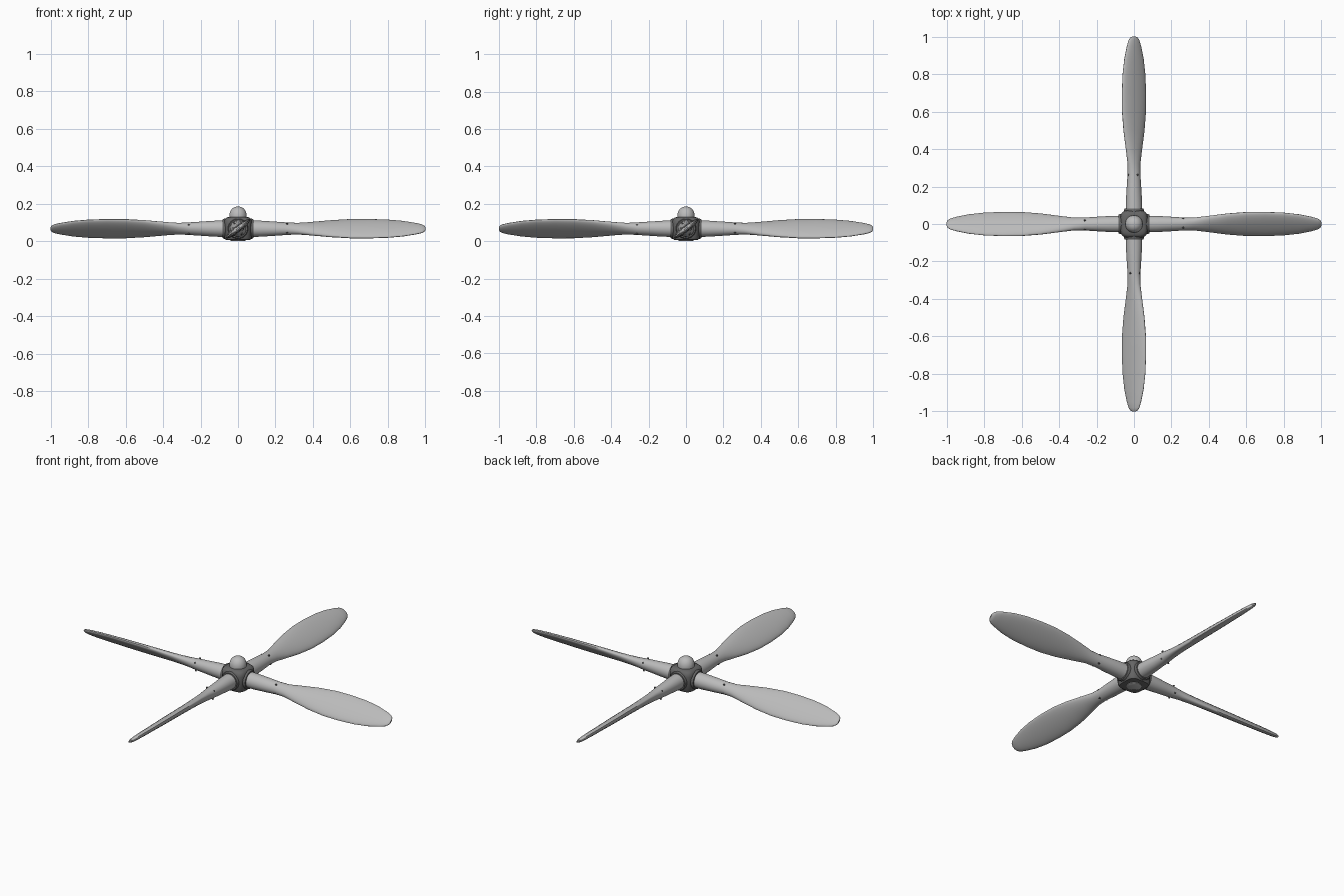
import bpy, bmesh, math
from mathutils import Matrix, Vector

if "Cube" in bpy.data.objects:
    bpy.data.objects.remove(bpy.data.objects["Cube"])

ZC = 0.067                    # height of the blade axis
PITCH = math.radians(38)

def material(name, v):
    m = bpy.data.materials.new(name)
    m.diffuse_color = (v, v, v, 1)
    m.use_nodes = True
    m.node_tree.nodes["Principled BSDF"].inputs["Base Color"].default_value = m.diffuse_color
    return m

light = material("light grey metal", 0.50)
dark = material("dark grey metal", 0.13)

def loft(name, rings, mat, angle=40):
    """Skin a list of closed rings and cap both ends."""
    bm = bmesh.new()
    vr = [[bm.verts.new(p) for p in ring] for ring in rings]
    n = len(vr[0])
    for a, b in zip(vr, vr[1:]):
        for i in range(n):
            bm.faces.new((a[i], a[(i + 1) % n], b[(i + 1) % n], b[i]))
    bm.faces.new(vr[0][::-1])
    bm.faces.new(vr[-1])
    bmesh.ops.recalc_face_normals(bm, faces=bm.faces)
    me = bpy.data.meshes.new(name)
    bm.to_mesh(me)
    bm.free()
    ob = bpy.data.objects.new(name, me)
    bpy.context.collection.objects.link(ob)
    me.materials.append(mat)
    bpy.ops.object.select_all(action='DESELECT')
    ob.select_set(True)
    bpy.context.view_layer.objects.active = ob
    bpy.ops.object.shade_smooth_by_angle(angle=math.radians(angle))
    return ob

def lathe(name, profile, mat, n=32, angle=40):
    return loft(name, [[(r * math.cos(2 * math.pi * i / n), r * math.sin(2 * math.pi * i / n), z)
                        for i in range(n)] for r, z in profile], mat, angle)

def rounded(half, z, n=48, power=4.0):
    """Rounded-square ring."""
    pts = []
    for i in range(n):
        t = 2 * math.pi * i / n
        c, s = math.cos(t), math.sin(t)
        k = half / (abs(c) ** power + abs(s) ** power) ** (1 / power)
        pts.append((k * c, k * s, z))
    return pts

# blade sections: radius, half chord, half thickness
STATIONS = [(0.03, .045, .045), (.12, .044, .042), (.20, .040, .036), (.26, .036, .032),
            (.32, .038, .026), (.40, .053, .022), (.50, .070, .020), (.60, .080, .019),
            (.70, .081, .018), (.80, .076, .016), (.88, .065, .015), (.95, .047, .013),
            (.98, .036, .011), (.994, .025, .008), (1.0, .013, .004)]

def blade_ring(r, a, b, n=28):
    pts = []
    for i in range(n):
        t = 2 * math.pi * i / n
        u, w = a * math.cos(t), b * math.sin(t)
        pts.append((r, u * math.cos(PITCH) - w * math.sin(PITCH),
                    ZC + u * math.sin(PITCH) + w * math.cos(PITCH)))
    return pts

for k in range(4):
    turn = Matrix.Rotation(k * math.pi / 2, 4, 'Z')
    # blade
    blade = loft(f"blade_{k + 1}", [blade_ring(*s) for s in STATIONS], light)
    blade.matrix_world = turn
    # dark socket collar at the blade root
    prof = [(.044, .03), (.053, .04), (.054, .074), (.050, .082), (.040, .083)]
    collar = lathe(f"root_collar_{k + 1}", prof, dark)
    collar.matrix_world = turn @ Matrix.Translation((0, 0, ZC)) @ Matrix.Rotation(math.pi / 2, 4, 'Y')
    # small bolts around the blade neck
    for j, deg in enumerate((35, 125, 215, 305)):
        t = math.radians(deg)
        bolt = lathe(f"neck_bolt_{k + 1}_{j + 1}", [(.005, .025), (.005, .037), (.003, .039)], dark, 8)
        d = Vector((0, math.cos(t), math.sin(t)))
        bolt.matrix_world = (turn @ Matrix.Translation((.262, 0, ZC))
                             @ d.to_track_quat('Z', 'Y').to_matrix().to_4x4())

# hub body
loft("hub", [rounded(h, z) for h, z in
             [(.052, .006), (.066, .008), (.072, .018), (.074, .10), (.070, .118), (.060, .127), (.045, .130)]], dark)
# rear shaft boss
lathe("shaft_boss", [(.040, .02), (.040, .003), (.034, 0)], light)
# rounded nose cap
lathe("nose_cap", [(.046, .115)] + [(.046 * math.cos(t) ** .9 + .0005, .135 + .05 * math.sin(t))
      for t in [i * math.pi / 2 / 10 for i in range(10)]] + [(.002, .185)], light, angle=60)
